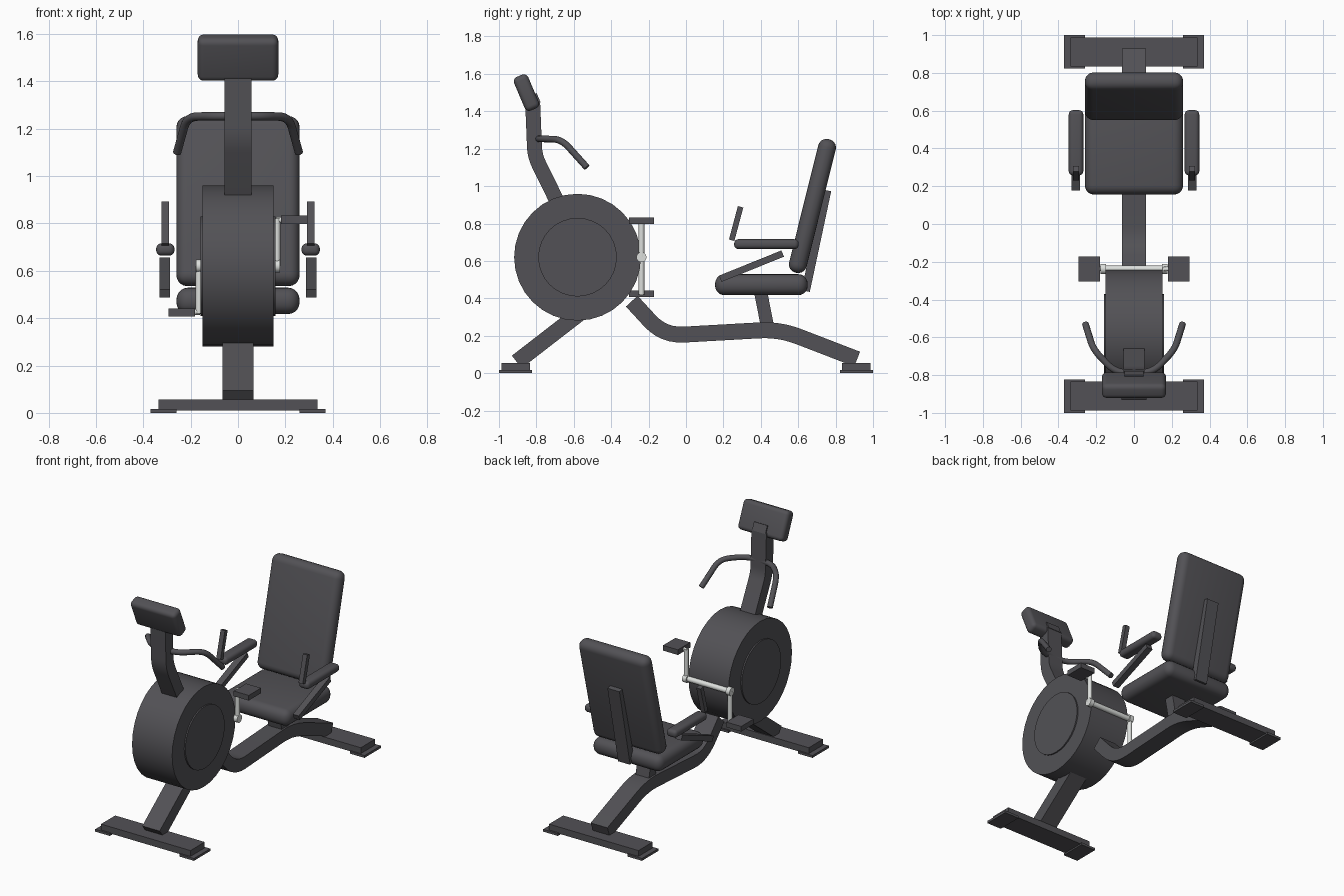
import bpy, bmesh, math
from mathutils import Vector, Matrix

if "Cube" in bpy.data.objects:
    bpy.data.objects.remove(bpy.data.objects["Cube"])


def make_material(name, color):
    m = bpy.data.materials.new(name)
    m.use_nodes = True
    m.diffuse_color = color
    m.node_tree.nodes["Principled BSDF"].inputs["Base Color"].default_value = color
    return m


DARK = make_material("charcoal", (0.085, 0.083, 0.092, 1))
SILVER = make_material("silver", (0.72, 0.74, 0.72, 1))


def finish(name, bm, mat, smooth=True):
    bmesh.ops.recalc_face_normals(bm, faces=bm.faces)
    mesh = bpy.data.meshes.new(name)
    bm.to_mesh(mesh)
    bm.free()
    obj = bpy.data.objects.new(name, mesh)
    bpy.context.collection.objects.link(obj)
    mesh.materials.append(mat)
    if smooth:
        bpy.ops.object.select_all(action='DESELECT')
        obj.select_set(True)
        bpy.context.view_layer.objects.active = obj
        bpy.ops.object.shade_smooth_by_angle(angle=math.radians(35))
    return obj


def box(name, center, size, tilt=0, bevel=0, mat=DARK):
    """Box tilted about x, with optional rounded edges."""
    bm = bmesh.new()
    bmesh.ops.create_cube(bm, size=1, matrix=Matrix.Diagonal((*size, 1)))
    if bevel:
        bmesh.ops.bevel(bm, geom=bm.edges[:], offset=bevel, segments=5,
                        profile=0.5, affect='EDGES')
    bm.transform(Matrix.Translation(center) @ Matrix.Rotation(math.radians(tilt), 4, 'X'))
    return finish(name, bm, mat, bevel > 0)


def cylinder(name, center, radius, length, axis='X', segments=32, mat=DARK):
    bm = bmesh.new()
    bmesh.ops.create_cone(bm, cap_ends=True, segments=segments, radius1=radius,
                          radius2=radius, depth=length)
    turn = Matrix.Rotation(math.pi / 2, 4, 'Y') if axis == 'X' else Matrix()
    bm.transform(Matrix.Translation(center) @ turn)
    return finish(name, bm, mat)


def rounded(path, reach, steps=6):
    """Replace the inner corners of a path by smooth bends."""
    pts = [Vector(p) for p in path]
    out = [pts[0]]
    for a, b, c in zip(pts, pts[1:], pts[2:]):
        p = b + (a - b).normalized() * reach
        q = b + (c - b).normalized() * reach
        for i in range(steps + 1):
            t = i / steps
            out.append(p * (1 - t) ** 2 + b * 2 * t * (1 - t) + q * t * t)
    return out + [pts[-1]]


def sweep(name, pts, section, mat=DARK):
    """Sweep a section of (side, up) offsets along a list of points."""
    bm = bmesh.new()
    rings = []
    for i, p in enumerate(pts):
        d = (pts[min(i + 1, len(pts) - 1)] - pts[max(i - 1, 0)]).normalized()
        side = Vector((1, 0, 0))
        side = (side - d * side.dot(d)).normalized()
        up = side.cross(d)
        rings.append([bm.verts.new(p + side * u + up * v) for u, v in section])
    n = len(section)
    for r, s in zip(rings, rings[1:]):
        for i in range(n):
            bm.faces.new((r[i], r[(i + 1) % n], s[(i + 1) % n], s[i]))
    bm.faces.new(rings[0])
    bm.faces.new(rings[-1])
    return finish(name, bm, mat)


def beam(name, path, width, thick, reach=0.05):
    """Rectangular bar along a (y, z) path in the middle plane."""
    w, t = width / 2, thick / 2
    pts = rounded([(0, y, z) for y, z in path], reach)
    return sweep(name, pts, [(-w, -t), (w, -t), (w, t), (-w, t)])


# Floor feet with end pads
for label, s in (("front", -1), ("rear", 1)):
    box(label + "_foot", (0, s * 0.911, 0.033), (0.67, 0.152, 0.045))
    for side, x in (("left", 1), ("right", -1)):
        box(f"{label}_{side}_pad", (x * 0.315, s * 0.912, 0.008), (0.11, 0.175, 0.016))

# Frame
beam("front_leg", [(-0.53, 0.35), (-0.905, 0.06)], 0.13, 0.085)
beam("main_beam", [(-0.29, 0.385), (-0.12, 0.2), (0.5, 0.235), (0.915, 0.075)],
     0.125, 0.085, 0.11)
beam("seat_post", [(0.4, 0.43), (0.445, 0.2)], 0.1, 0.07)

# Flywheel housing and side discs
cylinder("flywheel_housing", (0, -0.58, 0.62), 0.339, 0.3)
cylinder("flywheel_side_discs", (0, -0.58, 0.62), 0.21, 0.318)

# Console, mast and tray
beam("console_mast", [(-0.82, 1.45), (-0.808, 1.16), (-0.68, 0.9)], 0.112, 0.08, 0.05)
box("console", (0, -0.853, 1.5), (0.34, 0.082, 0.195), 23, 0.026)
box("console_tray", (0, -0.798, 1.468), (0.1, 0.022, 0.055), 23)
box("console_trim", (0, -0.792, 1.425), (0.1, 0.012, 0.02), 23, mat=SILVER)

# Handlebars
ring = [(0.018 * math.cos(a * math.pi / 6), 0.018 * math.sin(a * math.pi / 6))
        for a in range(12)]


def tube(name, pts, radius, mat=DARK):
    """Round tube with a direction-independent frame."""
    bm = bmesh.new()
    rings = []
    for i, p in enumerate(pts):
        d = (pts[min(i + 1, len(pts) - 1)] - pts[max(i - 1, 0)]).normalized()
        u = Vector((0, 1, 2)).cross(d).normalized()
        v = d.cross(u)
        rings.append([bm.verts.new(p + (u * a + v * b) * radius / 0.018) for a, b in ring])
    for r, s in zip(rings, rings[1:]):
        for i in range(12):
            j = (i + 1) % 12
            bm.faces.new((r[i], r[j], s[j], s[i]))
    bm.faces.new(rings[0])
    bm.faces.new(rings[-1])
    return finish(name, bm, mat)


for side, s in (("left", 1), ("right", -1)):
    path = [(0, -0.79, 1.253), (s * 0.1, -0.785, 1.253),
            (s * 0.215, -0.665, 1.25), (s * 0.257, -0.53, 1.1)]
    tube(side + "_handlebar", rounded(path, 0.06), 0.018)

# Seat and backrest
box("seat", (0, 0.403, 0.473), (0.52, 0.495, 0.112), 0, 0.05)
box("backrest", (0, 0.676, 0.894), (0.52, 0.096, 0.735), -14, 0.045)
box("backrest_strut", (0, 0.697, 0.708), (0.09, 0.045, 0.55), -12)

# Armrests with grips and braces
for side, s in (("left", 1), ("right", -1)):
    box(side + "_armrest", (s * 0.307, 0.43, 0.69), (0.077, 0.345, 0.052), 0, 0.022)
    box(side + "_grip", (s * 0.308, 0.268, 0.8), (0.032, 0.03, 0.185), -15)
    box(side + "_arm_brace", (s * 0.309, 0.35, 0.572), (0.044, 0.36, 0.036), 22)

# Cranks and pedals
CY, CZ = -0.238, 0.62
cylinder("crank_axle", (0, CY, CZ), 0.018, 0.33, segments=16, mat=SILVER)
for side, s in (("left", 1), ("right", -1)):
    cylinder(side + "_crank_hub", (s * 0.163, CY, CZ), 0.027, 0.03, segments=16, mat=SILVER)
    cylinder(side + "_crank_arm", (s * 0.164, CY, CZ + s * 0.1), 0.015, 0.2,
             'Z', 16, SILVER)
    cylinder(side + "_pedal_pin", (s * 0.19, CY, CZ + s * 0.194), 0.012, 0.06,
             segments=16, mat=SILVER)
    box(side + "_pedal", (s * 0.237, CY, CZ + s * 0.196), (0.112, 0.132, 0.035))
